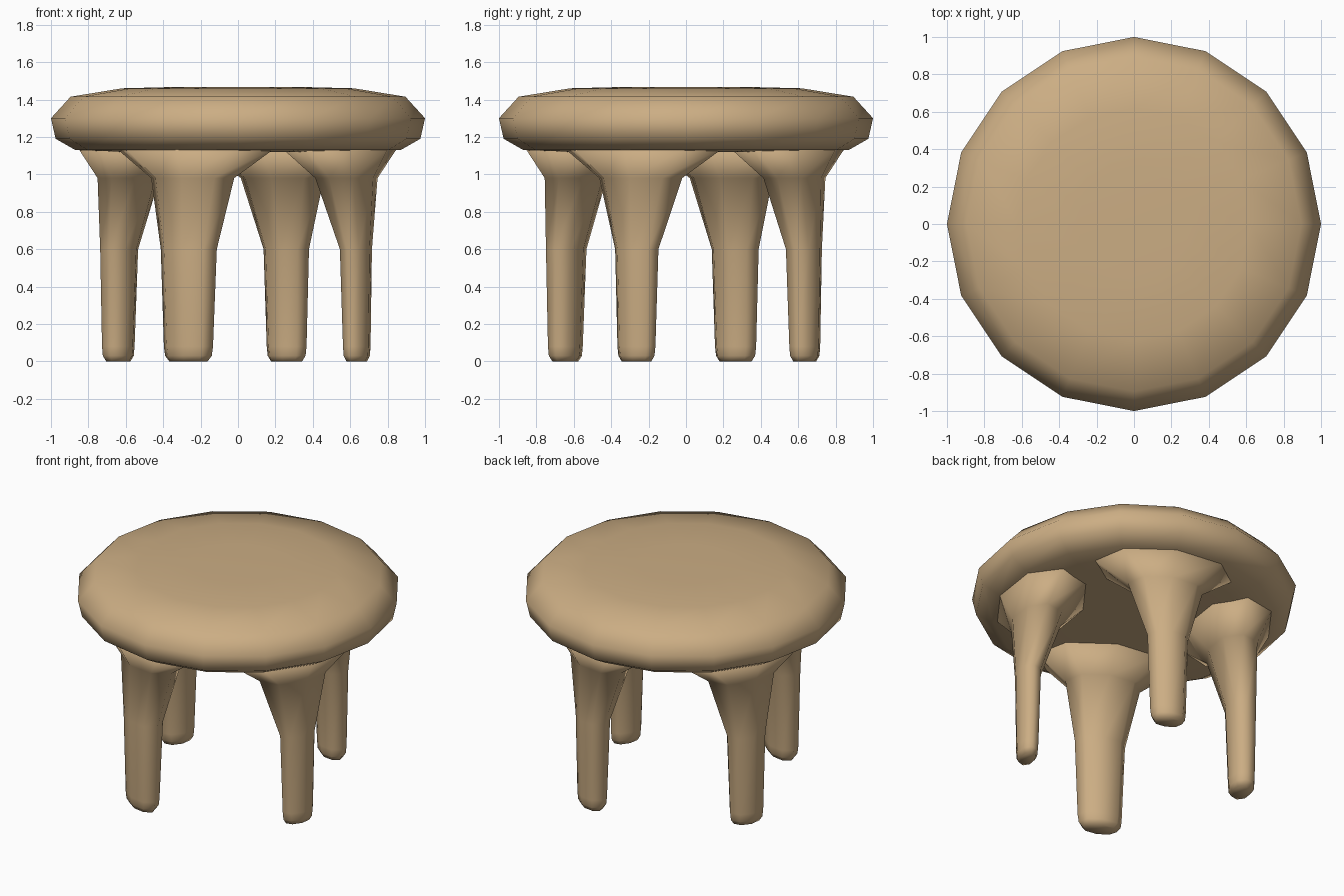
import bpy, bmesh
from math import cos, sin, pi, atan2
from mathutils import Vector

cube = bpy.data.objects.get("Cube")
if cube:
    bpy.data.objects.remove(cube)

wood = bpy.data.materials.new("light_wood")
wood.use_nodes = True
wood.diffuse_color = (0.60, 0.42, 0.23, 1)
wood.node_tree.nodes["Principled BSDF"].inputs["Base Color"].default_value = wood.diffuse_color


def loft(name, rings, cap_start=True, cap_end=True):
    """Skin a stack of equally sized point rings into a smooth shaded object."""
    bm = bmesh.new()
    rows = [[bm.verts.new(p) for p in ring] for ring in rings]
    n = len(rows[0])
    for low, high in zip(rows, rows[1:]):
        for i in range(n):
            j = (i + 1) % n
            bm.faces.new((low[i], low[j], high[j], high[i]))
    if cap_start:
        bm.faces.new(rows[0][::-1])
    if cap_end:
        bm.faces.new(rows[-1])
    bmesh.ops.recalc_face_normals(bm, faces=bm.faces)
    for face in bm.faces:
        face.smooth = True
    mesh = bpy.data.meshes.new(name)
    bm.to_mesh(mesh)
    bm.free()
    mesh.materials.append(wood)
    obj = bpy.data.objects.new(name, mesh)
    bpy.context.collection.objects.link(obj)
    return obj


def oval(centre, radial, half_r, half_t, z, sides=8):
    """Oval ring lying flat, with its short axis along the radial direction."""
    tangent = Vector((-radial.y, radial.x))
    ring = []
    for i in range(sides):
        a = 2 * pi * i / sides
        p = centre + radial * (half_r * cos(a)) + tangent * (half_t * sin(a))
        ring.append((p.x, p.y, z))
    return ring


# Seat: sixteen sided cushion-like disc, radius and height per ring
origin, axis = Vector((0, 0)), Vector((1, 0))
seat_profile = [(0.30, 1.12), (0.65, 1.12), (0.87, 1.13), (0.975, 1.19),
                (1.0, 1.30), (0.895, 1.415), (0.62, 1.46), (0.30, 1.468)]
loft("seat", [oval(origin, axis, r, r, z, 16) for r, z in seat_profile])

# Legs: flat oval posts flaring into the seat, each slightly different in thickness
legs = {
    "front_leg": (-0.265, -0.645, 0.084, 0.142),
    "back_leg": (0.26, 0.635, 0.079, 0.115),
    "left_leg": (0.635, -0.265, 0.067, 0.110),
    "right_leg": (-0.64, 0.265, 0.084, 0.119),
}
for name, (x, y, thick, wide) in legs.items():
    foot = Vector((x, y))
    out = foot.normalized()
    loft(name, [
        oval(foot, out, thick * 0.72, wide * 0.78, 0.0, 8),
        oval(foot, out, thick * 0.95, wide * 0.95, 0.03, 8),
        oval(foot, out, thick, wide, 0.08, 8),
        oval(foot - out * 0.005, out, thick * 1.18, wide * 1.14, 0.60, 8),
        oval(foot - out * 0.06, out, 0.155, 0.24, 0.98, 8),
        oval(foot - out * 0.10, out, 0.28, 0.46, 1.14, 8),
    ])
